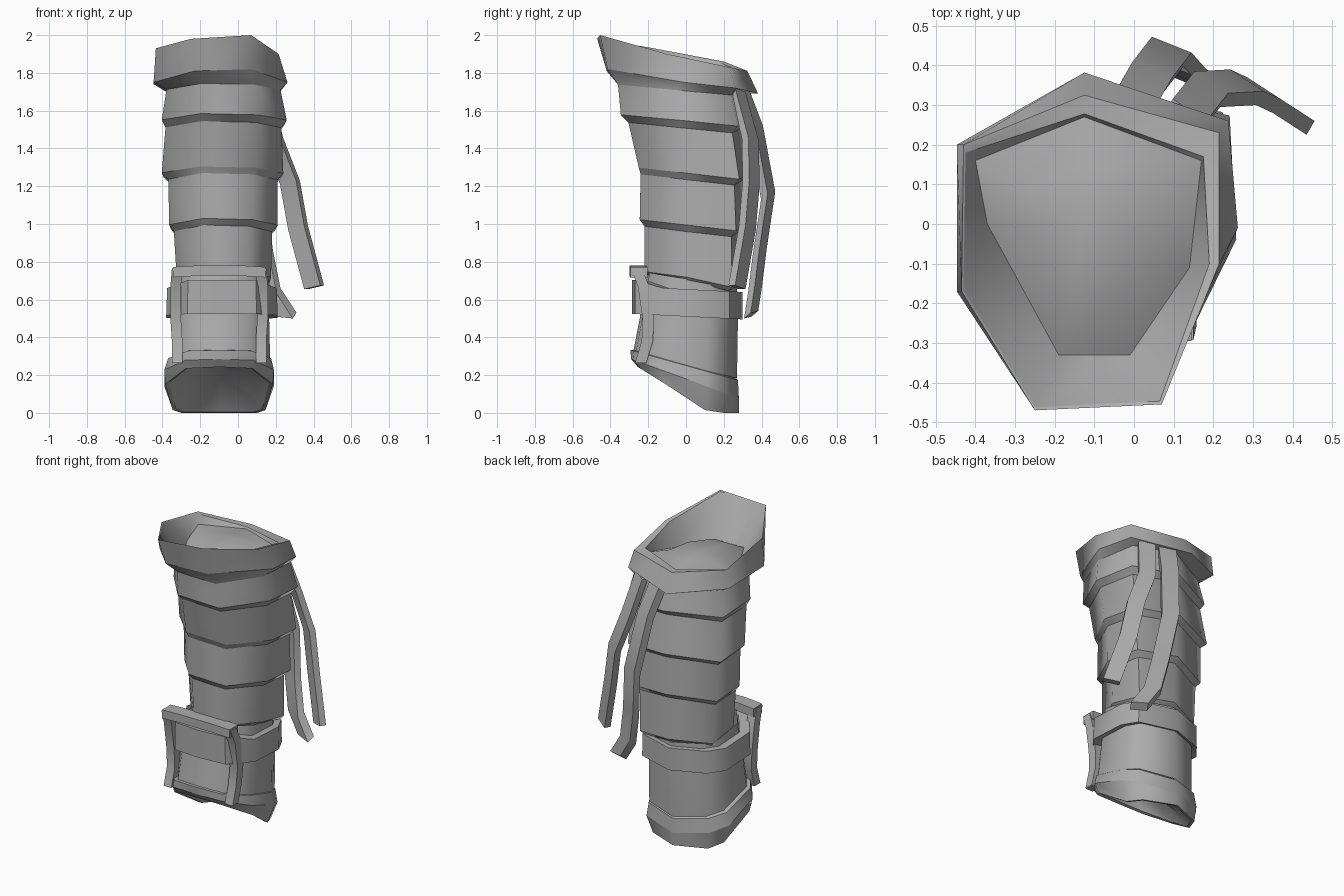
import bpy, bmesh, math
from mathutils import Vector

if "Cube" in bpy.data.objects:
    bpy.data.objects.remove(bpy.data.objects["Cube"])

grey = bpy.data.materials.new("plain grey")
grey.diffuse_color = (0.42, 0.42, 0.42, 1)
grey.use_nodes = True
grey.node_tree.nodes["Principled BSDF"].inputs["Base Color"].default_value = grey.diffuse_color

# Unit cross-sections, counter-clockwise
SEVEN = [(-.36, -1), (.55, -1), (1, -.1), (.95, .82), (.02, 1), (-.95, .55), (-.98, -.25)]
TEN = [(0, -1), (.62, -.95), (1, -.45), (1, .4), (.82, .76), (0, 1),
       (-.74, .72), (-1, .4), (-1, -.45), (-.62, -.95)]


def finish(name, bm, angle):
    bmesh.ops.recalc_face_normals(bm, faces=bm.faces[:])
    me = bpy.data.meshes.new(name)
    bm.to_mesh(me)
    bm.free()
    me.materials.append(grey)
    ob = bpy.data.objects.new(name, me)
    bpy.context.collection.objects.link(ob)
    bpy.ops.object.select_all(action='DESELECT')
    ob.select_set(True)
    bpy.context.view_layer.objects.active = ob
    bpy.ops.object.shade_smooth_by_angle(angle=math.radians(angle), keep_sharp_edges=True)
    return ob


def ring(shape, x0, x1, y0, y1, z):
    """Scaled cross-section; z is a function of (u, y)."""
    cx, rx, cy, ry = (x0 + x1) / 2, (x1 - x0) / 2, (y0 + y1) / 2, (y1 - y0) / 2
    return [Vector((cx + u * rx, cy + v * ry, z(u, cy + v * ry))) for u, v in shape]


def inset(pts, factor, dz):
    c = sum(pts, Vector()) / len(pts)
    return [Vector((c.x + (p.x - c.x) * factor, c.y + (p.y - c.y) * factor, p.z + dz)) for p in pts]


def loft(name, rings, angle, tip=None, crease=True):
    """Skin the rings; a tip closes the last ring; crease keeps the ring edges sharp."""
    bm = bmesh.new()
    vs = [[bm.verts.new(p) for p in r] for r in rings]
    n = len(vs[0])
    for a, b in zip(vs, vs[1:]):
        for i in range(n):
            j = (i + 1) % n
            bm.faces.new((a[i], a[j], b[j], b[i]))
    if tip is not None:
        t = bm.verts.new(tip)
        for i in range(n):
            bm.faces.new((vs[-1][i], vs[-1][(i + 1) % n], t))
    if crease:
        for r in vs:
            for i in range(n):
                bm.edges.get((r[i], r[(i + 1) % n])).smooth = False
    return finish(name, bm, angle)


def ribbon(name, path, width, depth, angle=25):
    """Box-section strip along a path; width and depth are vectors."""
    w, d = Vector(width) / 2, Vector(depth) / 2
    bm = bmesh.new()
    vs = [[bm.verts.new(Vector(p) + o) for o in (w + d, w - d, -w - d, -w + d)] for p in path]
    for a, b in zip(vs, vs[1:]):
        for i in range(4):
            j = (i + 1) % 4
            bm.faces.new((a[i], a[j], b[j], b[i]))
    bm.faces.new(vs[0])
    bm.faces.new(vs[-1])
    return finish(name, bm, angle)


def points(rows):
    return [Vector(p) for p in rows]


# Upper cuff: outer wall, rim and inner wall
rim = points([(-.25, -.47, 1.98), (.07, -.455, 2), (.215, -.1, 1.9), (.215, .23, 1.83),
              (-.125, .325, 1.81), (-.43, .2, 1.86), (-.435, -.17, 1.93)])
lip = points([(-.25, -.462, 1.975), (.065, -.447, 1.995), (.19, -.1, 1.895), (.175, .17, 1.83),
              (-.125, .278, 1.81), (-.425, .18, 1.855), (-.43, -.165, 1.925)])
hem = points([(-.23, -.42, 1.81), (.07, -.415, 1.82), (.262, -.01, 1.75), (.238, .26, 1.72),
              (-.125, .382, 1.69), (-.447, .2, 1.74), (-.447, -.17, 1.75)])
floor = points([(-.19, -.33, 1.74), (-.01, -.33, 1.74), (.14, -.11, 1.74), (.17, .16, 1.8),
                (-.125, .27, 1.8), (-.4, .16, 1.8), (-.37, .0, 1.76)])
loft("upper_cuff", [hem, rim, lip, floor], 70)

# Soft dome inside the cuff
crown = inset(floor, .6, 0)
for p in crown:
    p.z = 1.815 + .04 * p.y
loft("inner_dome", [floor, crown], 80, (-.12, .05, 1.84), crease=False)

# Sleeve of stepped bands: (x0, x1, y0, y1, z) for the head and the flared hem of each
bands = [((-.385, .225, -.36, .30, 1.75), (-.41, .258, -.345, .335, 1.59)),
         ((-.39, .23, -.305, .30, 1.55), (-.41, .24, -.25, .335, 1.31)),
         ((-.375, .21, -.24, .305, 1.275), (-.37, .21, -.245, .315, 1.035)),
         ((-.345, .18, -.22, .285, 1.0), (-.33, .175, -.22, .29, .76))]
sleeve = [hem]
for pair in bands:
    for x0, x1, y0, y1, z in pair:
        slope = .24 if z < .8 else .13
        sleeve.append(ring(SEVEN, x0, x1, y0, y1,
                           lambda u, y: z - slope * max(0, y) - .04 * u * u))
sleeve.append(inset(sleeve[-1], .92, -.02))
loft("banded_sleeve", sleeve, 75)

# Wrist section below the bands
loft("wrist", [ring(TEN, -.32, .16, -.205, .27, lambda u, y: .71 - .16 * y),
               ring(TEN, -.34, .165, -.245, .275, lambda u, y: .5),
               ring(TEN, -.35, .17, -.28, .27, lambda u, y: .25 - .25 * y)], 75, crease=False)

# Strap around the wrist, rising slightly behind the buckle
def strap_top(u, y):
    return .655 - .05 * y + (.035 if y < -.2 else 0)


loft("wrist_strap", [ring(TEN, -.325, .15, -.22, .26, strap_top),
                     ring(TEN, -.375, .205, -.285, .30, strap_top),
                     ring(TEN, -.38, .21, -.285, .30, lambda u, y: .51 - .05 * y),
                     ring(TEN, -.335, .16, -.235, .26, lambda u, y: .525 - .05 * y)], 40)

# Slanted lower cuff with a soft hollow underneath
edge = ring(TEN, -.385, .185, -.255, .28, lambda u, y: max(0, .085 - .62 * y))
for i, x, y in ((3, .145, .1), (4, .1, .2), (6, -.3, .2), (7, -.345, .1)):
    edge[i] = Vector((x, y, .015 if i in (3, 7) else 0))
loft("lower_cuff", [ring(TEN, -.34, .15, -.25, .25, lambda u, y: .265 - .28 * y),
                    ring(TEN, -.37, .175, -.295, .275, lambda u, y: .25 - .28 * y),
                    ring(TEN, -.39, .19, -.29, .28, lambda u, y: .18 - .36 * y),
                    edge, inset(edge, .93, .005)], 55)
inner = inset(edge, .93, .005)
loft("cuff_hollow", [inner, inset(inner, .72, .1)], 80, (-.1, .03, .2), crease=False)

# Bowed buckle frame on the front
for side, x, s in (("left", -.322, -1), ("right", .122, 1)):
    ribbon("buckle_bar_" + side, [(x, -.262, .765), (x + s * .008, -.225, .67), (x + s * .008, -.2, .5),
                                  (x, -.205, .38), (x, -.24, .265)], (.056, 0, 0), (0, .06, 0), 35)
ribbon("buckle_bar_top", [(-.345, -.25, .745), (-.23, -.255, .752), (.03, -.255, .752), (.145, -.25, .745)],
       (0, 0, .055), (0, .09, 0), 35)

# Two loose tie ends hanging at the back
ribbon("tie_end_outer", [(.13, .27, 1.71), (.185, .34, 1.45), (.275, .345, 1.22), (.318, .325, .98), (.403, .27, .665)],
       (.085, -.055, .02), (.02, .035, 0))
ribbon("tie_end_inner", [(-.01, .29, 1.71), (.035, .37, 1.5), (.085, .435, 1.15), (.125, .39, .85),
                         (.165, .365, .65), (.25, .345, .52)],
       (.1, -.04, -.01), (.02, .035, .03))
